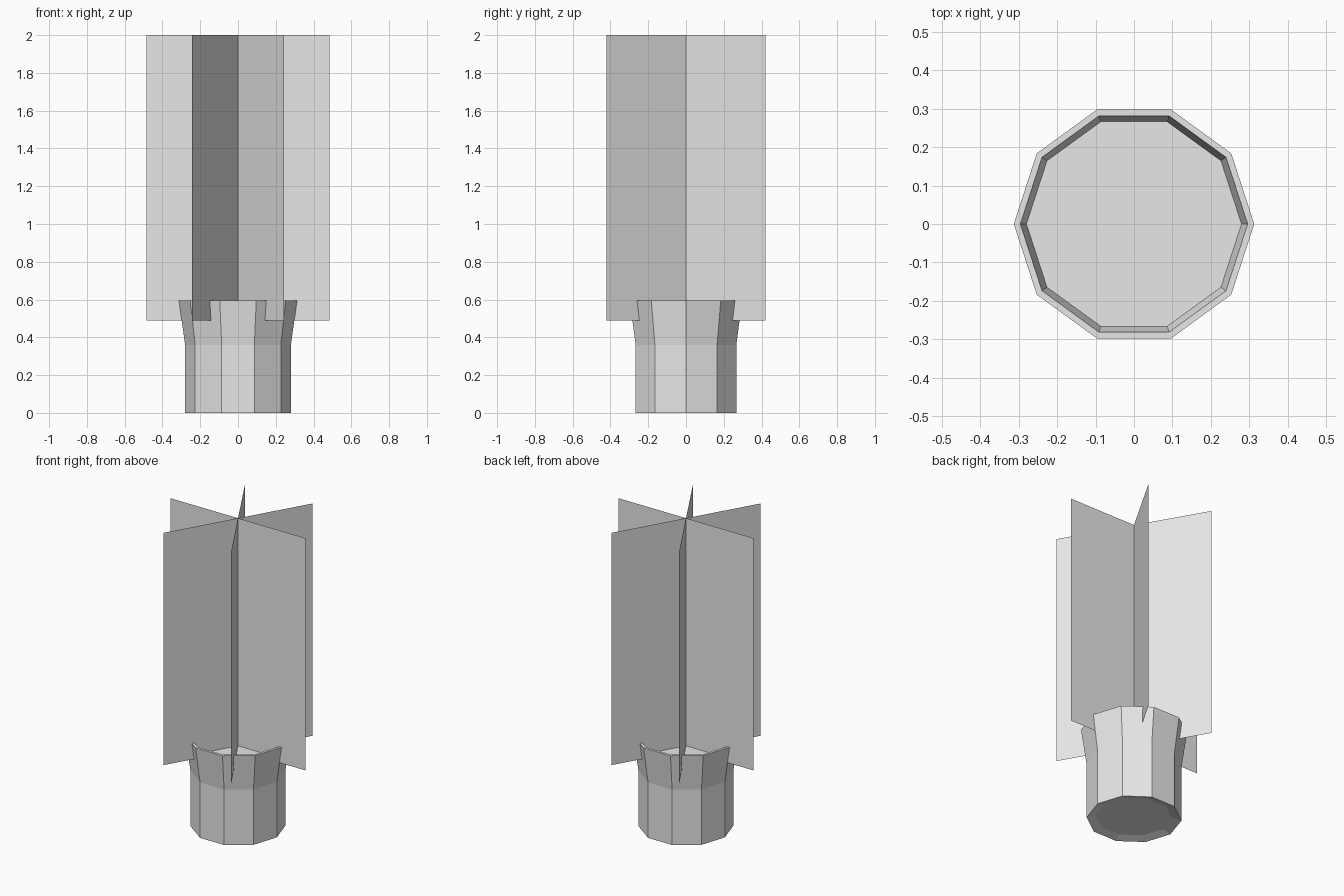
import bpy, bmesh, math

if "Cube" in bpy.data.objects:
    bpy.data.objects.remove(bpy.data.objects["Cube"])

SIDES = 10

# One plain grey for the whole model
grey = bpy.data.materials.new("plain_grey")
grey.diffuse_color = (0.8, 0.8, 0.8, 1.0)
grey.use_nodes = True
grey.node_tree.nodes["Principled BSDF"].inputs["Base Color"].default_value = grey.diffuse_color


def finish(name, bm):
    mesh = bpy.data.meshes.new(name)
    bm.to_mesh(mesh)
    bm.free()
    mesh.materials.append(grey)
    obj = bpy.data.objects.new(name, mesh)
    bpy.context.collection.objects.link(obj)
    return obj


def ring(bm, radius, z):
    return [bm.verts.new((radius * math.cos(math.tau * i / SIDES),
                          radius * math.sin(math.tau * i / SIDES), z))
            for i in range(SIDES)]


# Pot: shallow recessed base, straight wall, flared collar, rim, inner lip
profile = [(0.225, 0.015), (0.28, 0.0), (0.28, 0.36),
           (0.313, 0.595), (0.296, 0.595), (0.28, 0.52)]
bm = bmesh.new()
rings = [ring(bm, r, z) for r, z in profile]
for low, high in zip(rings, rings[1:]):
    for i in range(SIDES):
        j = (i + 1) % SIDES
        bm.faces.new((low[i], low[j], high[j], high[i]))
bm.faces.new(rings[0][::-1])
finish("pot", bm)

# Soil surface inside the collar
bm = bmesh.new()
bm.faces.new(ring(bm, 0.28, 0.52))
finish("soil", bm)

# Foliage: three crossed upright sheets
for k in range(3):
    a = math.radians(60 * k)
    x, y = 0.485 * math.cos(a), 0.485 * math.sin(a)
    bm = bmesh.new()
    bm.faces.new([bm.verts.new(p) for p in
                  ((-x, -y, 0.49), (x, y, 0.49), (x, y, 2.0), (-x, -y, 2.0))])
    finish(f"foliage_sheet_{k + 1}", bm)
